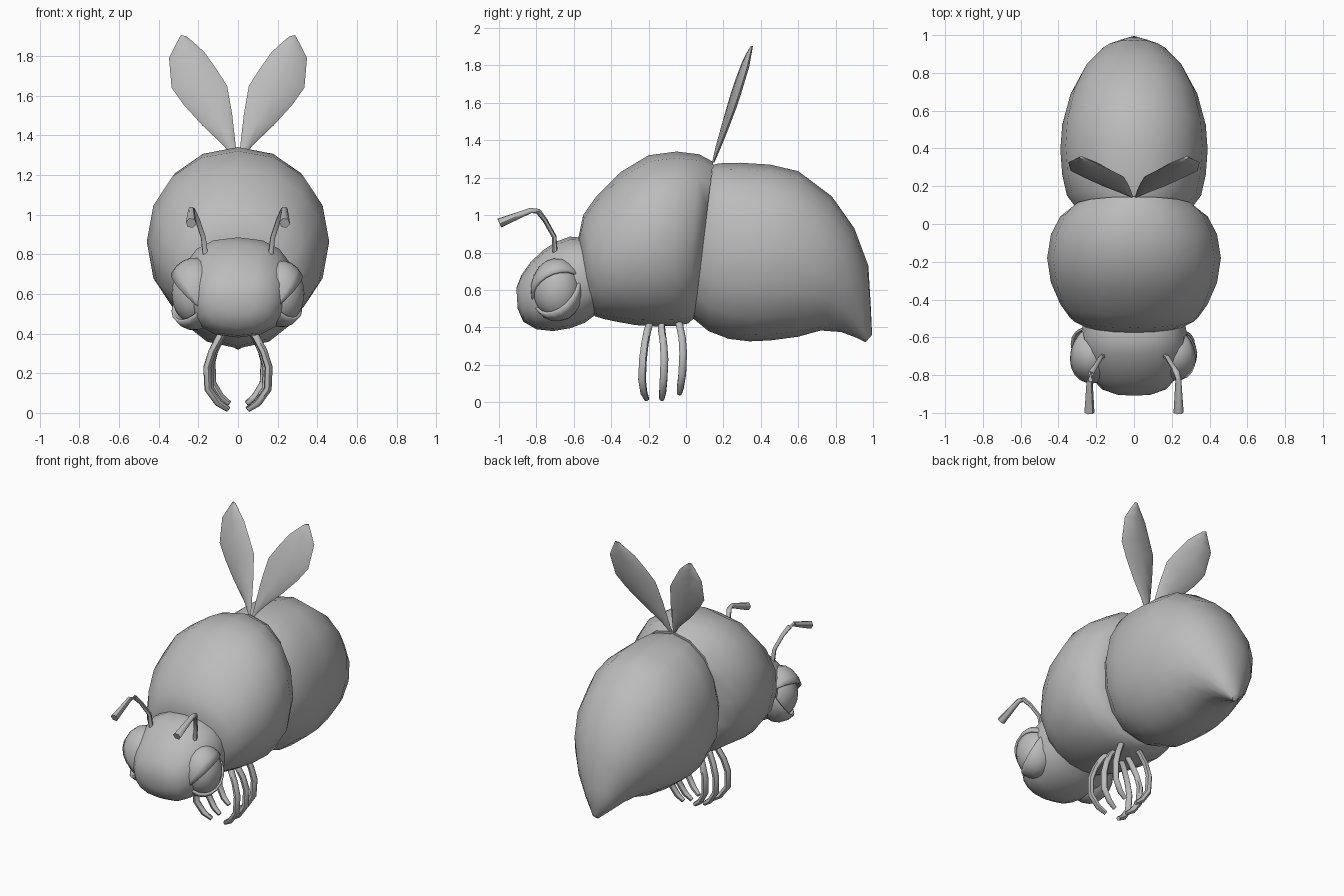
import bpy, bmesh, math
from mathutils import Vector, Matrix

if "Cube" in bpy.data.objects:
    bpy.data.objects.remove(bpy.data.objects["Cube"])

grey = bpy.data.materials.new("body grey")
grey.diffuse_color = (0.5, 0.5, 0.5, 1)
grey.use_nodes = True
grey.node_tree.nodes["Principled BSDF"].inputs["Base Color"].default_value = grey.diffuse_color


def finish(name, bm, angle=45):
    bmesh.ops.recalc_face_normals(bm, faces=bm.faces)
    me = bpy.data.meshes.new(name)
    bm.to_mesh(me)
    bm.free()
    me.materials.append(grey)
    ob = bpy.data.objects.new(name, me)
    bpy.context.collection.objects.link(ob)
    bpy.ops.object.select_all(action='DESELECT')
    ob.select_set(True)
    bpy.context.view_layer.objects.active = ob
    bpy.ops.object.shade_smooth_by_angle(angle=math.radians(angle))
    return ob


def skin(name, rings, angle=45):
    """Bridge a list of point rings and close both ends."""
    bm = bmesh.new()
    loops = [[bm.verts.new(p) for p in r] for r in rings]
    n = len(loops[0])
    for a, b in zip(loops, loops[1:]):
        for i in range(n):
            bm.faces.new((a[i], a[(i + 1) % n], b[(i + 1) % n], b[i]))
    bm.faces.new(loops[0])
    bm.faces.new(loops[-1])
    return finish(name, bm, angle)


def body(name, sections, sides=16, power=1.0):
    """Sections: top y, top z, bottom y, bottom z, half width."""
    rings = []
    for ty, tz, by, bz, w in sections:
        ring = []
        for i in range(sides):
            a = math.tau * i / sides
            c, s = math.cos(a), math.sin(a)
            c = math.copysign(abs(c) ** power, c)
            s = math.copysign(abs(s) ** power, s)
            t = (1 + c) / 2
            ring.append((w * s, by + (ty - by) * t, bz + (tz - bz) * t))
        rings.append(ring)
    return skin(name, rings)


def tube(name, path, radii, side, sides=6):
    pts = [Vector((x * side, y, z)) for x, y, z in path]
    rings = []
    for i, p in enumerate(pts):
        d = (pts[min(i + 1, len(pts) - 1)] - pts[max(i - 1, 0)]).normalized()
        u = d.cross(Vector((0.3, 0.9, 0.1))).normalized()
        v = d.cross(u)
        rings.append([p + radii[i] * (math.cos(math.tau * k / sides) * u +
                                      math.sin(math.tau * k / sides) * v)
                      for k in range(sides)])
    return skin(name, rings, 60)


# Main body parts
body("thorax", [
    (-0.575, 0.88, -0.49, 0.46, 0.27), (-0.55, 1.00, -0.44, 0.445, 0.34),
    (-0.48, 1.10, -0.37, 0.43, 0.39), (-0.35, 1.23, -0.27, 0.412, 0.44),
    (-0.20, 1.32, -0.16, 0.405, 0.46), (-0.05, 1.34, -0.06, 0.407, 0.44),
    (0.07, 1.325, 0.01, 0.42, 0.39), (0.145, 1.285, 0.045, 0.45, 0.32)], 16, 0.95)
body("abdomen", [
    (0.145, 1.27, 0.035, 0.45, 0.31), (0.18, 1.277, 0.12, 0.38, 0.355),
    (0.29, 1.28, 0.23, 0.338, 0.38), (0.45, 1.27, 0.34, 0.325, 0.39),
    (0.60, 1.235, 0.45, 0.33, 0.38), (0.78, 1.10, 0.60, 0.35, 0.335),
    (0.90, 0.93, 0.72, 0.383, 0.27), (0.975, 0.73, 0.83, 0.375, 0.18),
    (0.987, 0.53, 0.91, 0.345, 0.095), (0.995, 0.36, 0.96, 0.32, 0.02)], 16, 0.95)
body("head", [
    (-0.57, 0.88, -0.48, 0.47, 0.27), (-0.62, 0.885, -0.54, 0.425, 0.28),
    (-0.69, 0.86, -0.62, 0.395, 0.275), (-0.76, 0.815, -0.71, 0.38, 0.255),
    (-0.83, 0.75, -0.80, 0.39, 0.225), (-0.88, 0.68, -0.87, 0.43, 0.17),
    (-0.907, 0.61, -0.90, 0.50, 0.09)], 16, 0.85)


def eye_part(name, side, scale, open_lids):
    """Ellipsoid with poles at the eye corners; lids get a wedge cut out."""
    bm = bmesh.new()
    bmesh.ops.create_uvsphere(bm, u_segments=20, v_segments=10, radius=1)
    if open_lids:
        gap = [f for f in bm.faces
               if abs(math.atan2(f.calc_center_median().y,
                                 f.calc_center_median().x)) < math.radians(34)]
        bmesh.ops.delete(bm, geom=gap, context='FACES')
    axis = Vector((0.25, 0.87, 0.42)).normalized()      # corner to corner
    out = Vector((1, -0.25, -0.15))                      # gaze direction
    out = (out - axis * out.dot(axis)).normalized()
    up = axis.cross(out)
    rot = Matrix((out, up, axis)).transposed()
    for v in bm.verts:
        p = rot @ v.co
        v.co = Vector(((0.22 + p.x * 0.128 * scale) * side,
                       -0.69 + p.y * 0.14 * scale, 0.60 + p.z * 0.17 * scale))
    ob = finish(name, bm)
    if open_lids:
        rim = ob.modifiers.new("lid thickness", 'SOLIDIFY')
        rim.thickness = 0.015
        rim.offset = -1


# Wing outline rows: inner x, outer x, z of each, thickness
wing_rows = [(0.005, 0.02, 1.28, 1.28, 0.012), (0.015, 0.075, 1.38, 1.35, 0.03),
             (0.03, 0.18, 1.51, 1.45, 0.04), (0.055, 0.275, 1.65, 1.555, 0.045),
             (0.11, 0.335, 1.735, 1.64, 0.045), (0.17, 0.348, 1.82, 1.79, 0.04),
             (0.225, 0.318, 1.87, 1.85, 0.028), (0.262, 0.288, 1.90, 1.905, 0.014)]


def wing(name, side):
    rings = []
    for xi, xo, zi, zo, t in wing_rows:
        ring = []
        for k in range(8):
            a = math.tau * k / 8
            f = (1 - math.cos(a)) / 2
            x, z = xi + (xo - xi) * f, zi + (zo - zi) * f
            y = 0.145 + 0.33 * (z - 1.28) + 0.15 * (x - (xi + xo) / 2)
            ring.append((x * side, y + t / 2 * math.sin(a), z))
        rings.append(ring)
    return skin(name, rings, 60)


# Leg bend: x, z; each leg then has its own y values and drop
leg_bend = [(0.03, 0.46), (0.09, 0.385), (0.13, 0.31), (0.155, 0.23),
            (0.15, 0.12), (0.10, 0.05), (0.05, 0.017)]
leg_y = {"front": ((-0.18, -0.205, -0.22, -0.23, -0.235, -0.225, -0.21), 1.0, 0.0),
         "middle": ((-0.13, -0.13, -0.12, -0.115, -0.12, -0.125, -0.13), 0.93, 0.0),
         "rear": ((-0.06, -0.035, -0.02, -0.015, -0.02, -0.03, -0.035), 0.86, 0.03)}

for side, tag in ((1, "right"), (-1, "left")):
    eye_part("eyelids_" + tag, side, 1.0, True)
    eye_part("eyeball_" + tag, side, 0.9, False)
    wing("wing_" + tag, side)
    tube("antenna_" + tag,
         [(0.165, -0.70, 0.80), (0.175, -0.705, 0.885), (0.205, -0.755, 0.975),
          (0.228, -0.79, 1.02), (0.235, -0.83, 1.025), (0.236, -0.998, 0.957)],
         [0.014, 0.013, 0.013, 0.016, 0.016, 0.027], side)
    for leg, (ys, spread, lift) in leg_y.items():
        tube(leg + "_leg_" + tag,
             [(x * spread, y, z + lift) for (x, z), y in zip(leg_bend, ys)],
             [0.016, 0.02, 0.02, 0.021, 0.021, 0.019, 0.014], side)
